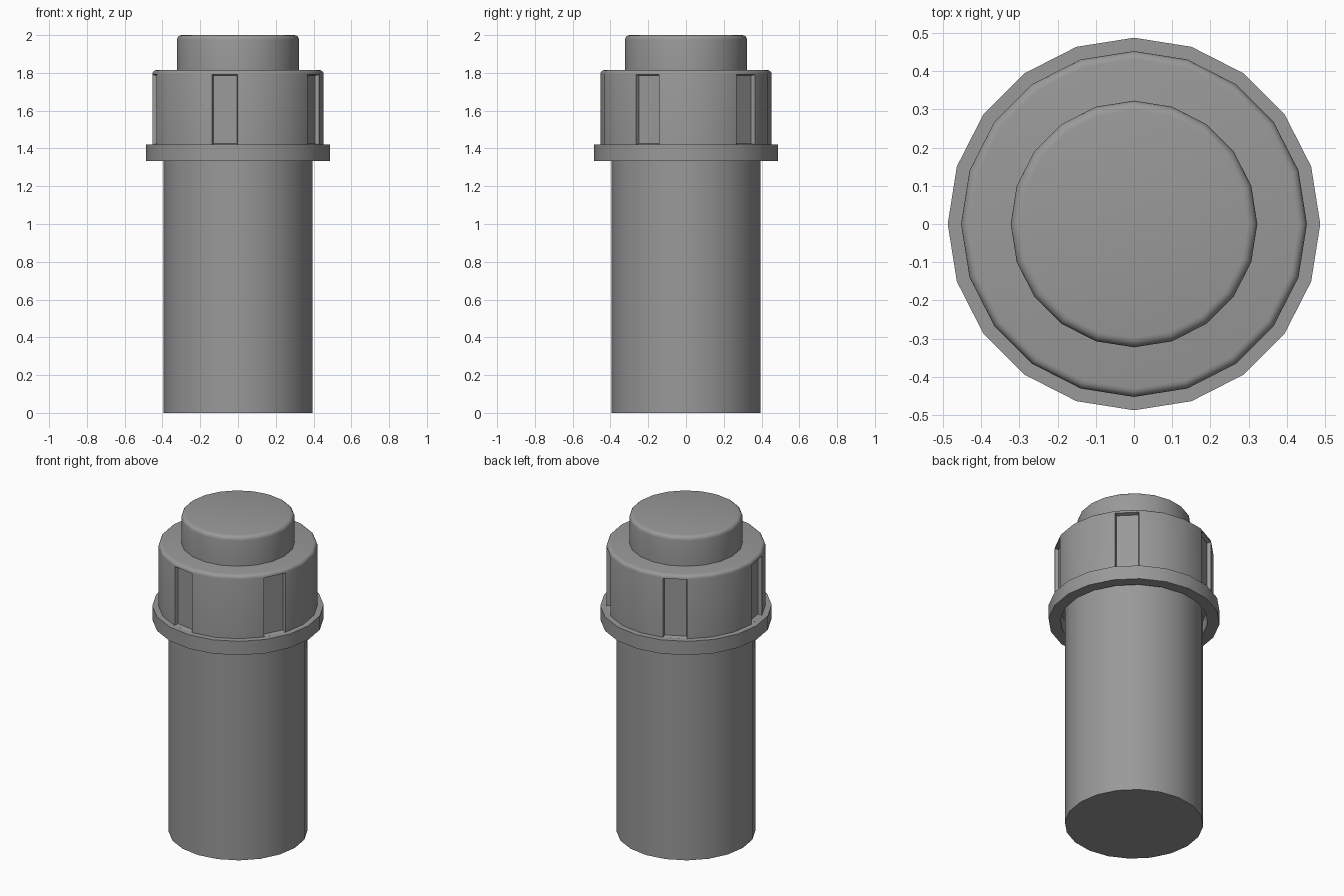
import bpy, bmesh, math

SIDES = 20

if "Cube" in bpy.data.objects:
    bpy.data.objects.remove(bpy.data.objects["Cube"])

grey = bpy.data.materials.new("mid grey")
grey.use_nodes = True
grey.diffuse_color = (0.32, 0.32, 0.32, 1)
grey.node_tree.nodes["Principled BSDF"].inputs["Base Color"].default_value = grey.diffuse_color


def lathe(name, profile, closed=False, panels=()):
    """Spin (radius, z) points round z; capped unless the profile is closed."""
    bm = bmesh.new()
    rings = []
    for r, z in profile:
        angles = [math.tau * i / SIDES for i in range(SIDES)]
        rings.append([bm.verts.new((r * math.cos(a), r * math.sin(a), z)) for a in angles])
    pairs = list(zip(rings, rings[1:]))
    if closed:
        pairs.append((rings[-1], rings[0]))
    recessed = []
    for n, (low, high) in enumerate(pairs):
        for i in range(SIDES):
            j = (i + 1) % SIDES
            face = bm.faces.new((low[i], low[j], high[j], high[i]))
            if n == 0 and i in panels:
                recessed.append(face)
    if not closed:
        bm.faces.new(rings[0][::-1])
        bm.faces.new(rings[-1])
    bm.normal_update()
    # Sunken grip panels
    if recessed:
        bmesh.ops.inset_individual(bm, faces=recessed, thickness=0.003, depth=0)
        bmesh.ops.inset_individual(bm, faces=recessed, thickness=0.008, depth=-0.022)
    mesh = bpy.data.meshes.new(name)
    bm.to_mesh(mesh)
    bm.free()
    mesh.materials.append(grey)
    obj = bpy.data.objects.new(name, mesh)
    bpy.context.collection.objects.link(obj)
    bpy.ops.object.select_all(action="DESELECT")
    obj.select_set(True)
    bpy.context.view_layer.objects.active = obj
    bpy.ops.object.shade_smooth_by_angle(angle=math.radians(32))
    return obj


def rounded_top(radius, bottom, top, bevel, steps=4):
    """Straight side profile ending in a rounded upper edge."""
    arc = [math.pi / 2 * k / steps for k in range(steps + 1)]
    return [(radius, bottom)] + [(radius - bevel + bevel * math.cos(a),
                                  top - bevel + bevel * math.sin(a)) for a in arc]


# Main cylinder
lathe("body", [(0.395, 0), (0.395, 1.425)])
# Overhanging ring, open underneath round the body
lathe("flange_ring", [(0.488, 1.333), (0.488, 1.42), (0.42, 1.42), (0.42, 1.333)], closed=True)
# Collar with a recessed panel on every fourth side
lathe("collar", rounded_top(0.453, 1.418, 1.815, 0.022), panels=range(2, SIDES, 4))
# Raised cap
lathe("cap", rounded_top(0.323, 1.81, 2.0, 0.025))
